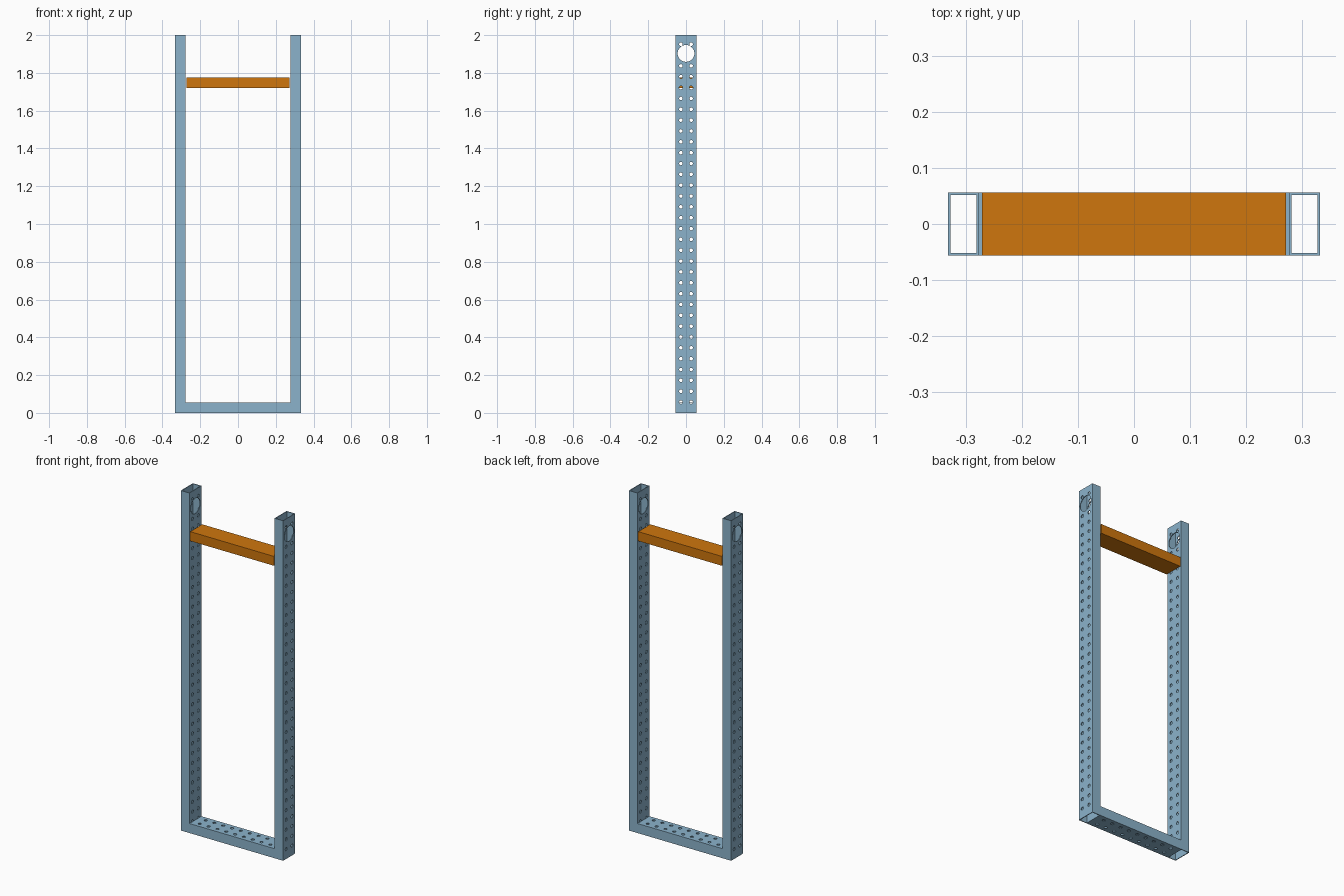
import bpy, bmesh, math
from mathutils import Matrix, Vector

if "Cube" in bpy.data.objects:
    bpy.data.objects.remove(bpy.data.objects["Cube"], do_unlink=True)

WIDTH, DEPTH, WALL = 0.056, 0.112, 0.0045   # tube section
PITCH, ROW_Y, HOLE_R = 0.0574, 0.027, 0.0095
HEIGHT, HALF_SPAN = 2.0, 0.333
INNER = HALF_SPAN - WIDTH


def material(name, rgb):
    m = bpy.data.materials.new(name)
    m.use_nodes = True
    colour = (*rgb, 1)
    m.diffuse_color = colour
    m.node_tree.nodes["Principled BSDF"].inputs["Base Color"].default_value = colour
    return m


steel = material("steel blue", (0.26, 0.45, 0.60))
orange = material("orange", (0.62, 0.18, 0.004))


def add_object(name, bm, mat):
    bmesh.ops.recalc_face_normals(bm, faces=bm.faces)
    mesh = bpy.data.meshes.new(name)
    bm.to_mesh(mesh)
    bm.free()
    mesh.materials.append(mat)
    obj = bpy.data.objects.new(name, mesh)
    bpy.context.collection.objects.link(obj)
    return obj


def perforated_tube(name, length, holes):
    """Open rectangular tube along z; holes (y, z, radius, sides) run along x."""
    bm = bmesh.new()
    loops = []
    for z in (0, length):
        for inset in (0, WALL):
            hx, hy = WIDTH / 2 - inset, DEPTH / 2 - inset
            loops.append([bm.verts.new((sx * hx, sy * hy, z))
                          for sx, sy in ((-1, -1), (1, -1), (1, 1), (-1, 1))])
    low_out, low_in, top_out, top_in = loops
    for a, b in ((low_out, top_out), (low_in, top_in), (low_out, low_in), (top_out, top_in)):
        for i in range(4):
            j = (i + 1) % 4
            bm.faces.new((a[i], a[j], b[j], b[i]))
    tube = add_object(name, bm, steel)

    # Drill both wide walls with one set of cylinders
    bm = bmesh.new()
    for y, z, radius, sides in holes:
        place = Matrix.Translation((0, y, z)) @ Matrix.Rotation(math.pi / 2, 4, "Y")
        bmesh.ops.create_cone(bm, cap_ends=True, segments=sides, radius1=radius,
                              radius2=radius, depth=WIDTH * 2, matrix=place)
    cutter = add_object(name + "_cutter", bm, steel)
    cutter.hide_render = True
    mod = tube.modifiers.new("holes", "BOOLEAN")
    mod.operation, mod.solver, mod.object = "DIFFERENCE", "EXACT", cutter
    graph = bpy.context.evaluated_depsgraph_get()
    drilled = bpy.data.meshes.new_from_object(tube.evaluated_get(graph))
    tube.modifiers.clear()
    tube.data = drilled
    drilled.materials.clear()
    drilled.materials.append(steel)
    for face in drilled.polygons:
        face.material_index = 0
    bpy.data.objects.remove(cutter, do_unlink=True)
    return tube


# Uprights: two rows of holes, with one large hole near the top
upright_holes = [(s * ROW_Y, PITCH * (k + 1), HOLE_R, 16)
                 for k in range(34) if k != 32 for s in (-1, 1)]
upright_holes.append((0, 1.903, 0.0445, 32))
for side, sign in (("left", 1), ("right", -1)):
    upright = perforated_tube(side + "_upright", HEIGHT, upright_holes)
    upright.location.x = sign * (HALF_SPAN - WIDTH / 2)

# Bottom rail lies along x between the uprights, holes facing up and down
rail_holes = [(s * ROW_Y, INNER + PITCH * k, HOLE_R, 16)
              for k in range(-4, 5) for s in (-1, 1)]
rail = perforated_tube("bottom_rail", INNER * 2, rail_holes)
rail.rotation_euler.y = math.pi / 2
rail.location = (-INNER, 0, WIDTH / 2)

# Solid crossbar with a small gap at each end
bm = bmesh.new()
bmesh.ops.create_cube(bm, size=1)
bmesh.ops.scale(bm, vec=Vector((0.544, DEPTH, 0.055)), verts=bm.verts)
bmesh.ops.translate(bm, vec=Vector((0, 0, 1.747)), verts=bm.verts)
add_object("crossbar", bm, orange)
